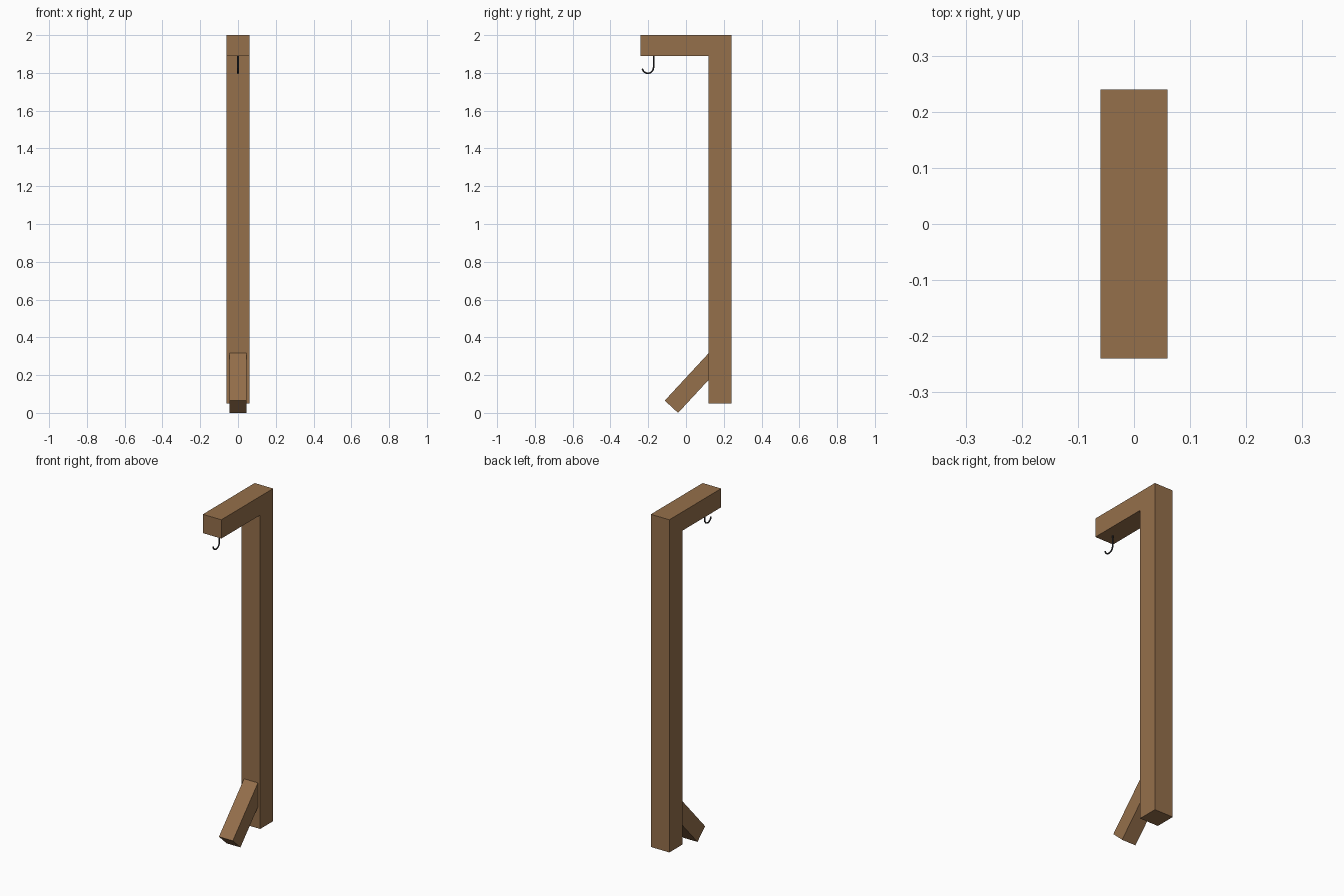
import bpy, bmesh
from math import sin, cos, radians

if "Cube" in bpy.data.objects:
    bpy.data.objects.remove(bpy.data.objects["Cube"])


def material(name, color):
    m = bpy.data.materials.new(name)
    m.diffuse_color = color
    m.use_nodes = True
    m.node_tree.nodes["Principled BSDF"].inputs["Base Color"].default_value = m.diffuse_color
    return m


wood = material("wood", (0.30, 0.16, 0.07, 1))
iron = material("iron", (0.035, 0.035, 0.04, 1))


def prism(name, profile, half_width, mat):
    """Extrude a (y, z) outline symmetrically along x."""
    bm = bmesh.new()
    face = bm.faces.new([bm.verts.new((-half_width, y, z)) for y, z in profile])
    ext = bmesh.ops.extrude_face_region(bm, geom=[face])
    verts = [v for v in ext["geom"] if isinstance(v, bmesh.types.BMVert)]
    bmesh.ops.translate(bm, verts=verts, vec=(2 * half_width, 0, 0))
    bmesh.ops.recalc_face_normals(bm, faces=bm.faces)
    me = bpy.data.meshes.new(name)
    bm.to_mesh(me)
    bm.free()
    me.materials.append(mat)
    ob = bpy.data.objects.new(name, me)
    bpy.context.collection.objects.link(ob)
    return ob


# Upright post and overhanging arm, one L-shaped timber
prism("post_and_arm", [(0.24, 0.05), (0.24, 2.0), (-0.24, 2.0),
                       (-0.24, 1.89), (0.12, 1.89), (0.12, 0.05)], 0.06, wood)

# Slanted brace, its upper end buried in the post
a, thick, length = radians(47.2), 0.096, 0.37
y0, z0 = -0.042, 0.0
uy, uz = length * cos(a), length * sin(a)
ny, nz = -thick * sin(a), thick * cos(a)
prism("brace", [(y0, z0), (y0 + uy, z0 + uz),
                (y0 + uy + ny, z0 + uz + nz), (y0 + ny, z0 + nz)], 0.045, wood)

# Wire hook under the arm
r, cy, cz = 0.030, -0.202, 1.828
path = [(cy + r, 1.90), (cy + r, 1.86)]
path += [(cy + r * cos(t), cz + r * sin(t))
         for t in (radians(-i * 17) for i in range(11))]
cu = bpy.data.curves.new("hook", "CURVE")
cu.dimensions = "3D"
cu.bevel_depth = 0.004
cu.bevel_resolution = 2
cu.use_fill_caps = True
sp = cu.splines.new("POLY")
sp.points.add(len(path) - 1)
for p, (y, z) in zip(sp.points, path):
    p.co = (0, y, z, 1)
cu.materials.append(iron)
hook = bpy.data.objects.new("hook", cu)
bpy.context.collection.objects.link(hook)
bpy.context.view_layer.objects.active = hook
hook.select_set(True)
bpy.ops.object.convert(target="MESH")
bpy.ops.object.shade_smooth_by_angle()
